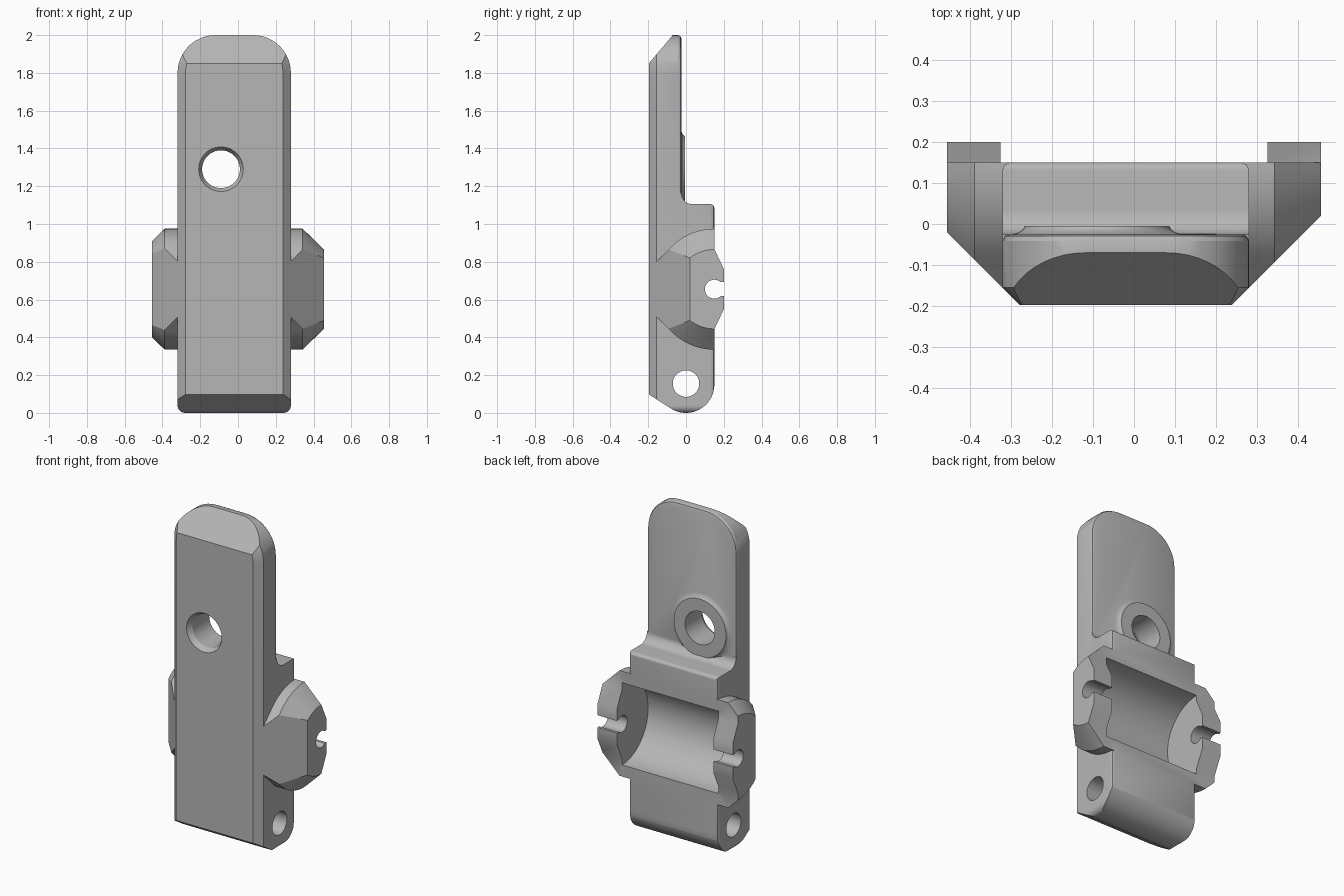
import bpy, bmesh
from math import sin, cos, pi, radians, sqrt
from mathutils import Vector

cube = bpy.data.objects.get("Cube")
if cube:
    bpy.data.objects.remove(cube, do_unlink=True)

grey = bpy.data.materials.new("plain grey")
grey.use_nodes = True
GREY = (0.47, 0.47, 0.47, 1)
grey.diffuse_color = GREY
grey.node_tree.nodes["Principled BSDF"].inputs["Base Color"].default_value = GREY

CX = -0.02           # middle of the body in x
AY, AZ = 0.15, 0.655  # axis of the cradle


def loft(name, rings):
    """Solid skinned through closed rings with equal point counts."""
    bm = bmesh.new()
    loops = [[bm.verts.new(p) for p in ring] for ring in rings]
    n = len(loops[0])
    for a, b in zip(loops, loops[1:]):
        for i in range(n):
            j = (i + 1) % n
            bm.faces.new((a[i], a[j], b[j], b[i]))
    bm.faces.new(loops[0])
    bm.faces.new(loops[-1])
    bmesh.ops.recalc_face_normals(bm, faces=bm.faces)
    mesh = bpy.data.meshes.new(name)
    bm.to_mesh(mesh)
    bm.free()
    mesh.materials.append(grey)
    obj = bpy.data.objects.new(name, mesh)
    bpy.context.collection.objects.link(obj)
    return obj


def prism_x(name, pts, x0, x1):
    return loft(name, [[(x, y, z) for y, z in pts] for x in (x0, x1)])


def lathe_y(name, x, z, steps, n=64):
    """Round solid along y from (y, radius) steps."""
    return loft(name, [[(x + r * cos(2 * pi * i / n), y, z + r * sin(2 * pi * i / n))
                        for i in range(n)] for y, r in steps])


def arc(cx, cy, r, start, end, n=16):
    return [(cx + r * cos(radians(start + (end - start) * i / n)),
             cy + r * sin(radians(start + (end - start) * i / n))) for i in range(n + 1)]


def combine(target, tool, operation):
    """Apply a boolean and remove the tool."""
    mod = target.modifiers.new("boolean", 'BOOLEAN')
    mod.operation = operation
    mod.solver = 'EXACT'
    mod.object = tool
    tool.hide_render = True
    bpy.context.view_layer.objects.active = target
    bpy.ops.object.modifier_apply(modifier=mod.name)
    bpy.data.objects.remove(tool, do_unlink=True)


def slab(name, z0, z1, top_r, low_r, back, edge):
    """Rounded slab, front side edges cut at 45 degrees, back rim bevelled."""
    def ring(y, dx, dz):
        h, lo, hi = 0.30 - dx, z0 + dz, z1 - dz
        pts = []
        for sx, z, r, a in ((1, hi - top_r, top_r, 0), (-1, hi - top_r, top_r, 90),
                            (-1, lo + low_r, low_r, 180), (1, lo + low_r, low_r, 270)):
            pts += arc(CX + sx * (h - r), z, r, a, a + 90, 12)
        return [(x, y, z) for x, z in pts]
    return loft(name, [ring(-0.197, 0.042, 0), ring(-0.155, 0, 0),
                       ring(back - edge, 0, 0), ring(back - edge * 0.3, edge * 0.3, edge * 0.3),
                       ring(back, edge, edge)])


# Lower body with rounded foot and shoulder
body = slab("bracket_body", 0, 1.3, 0.04, 0.04, 0.15, 0.018)
side = [(-0.25, 0.131), (-0.197, 0.098)] + arc(0, 0.15, 0.15, 237.3, 360, 24)
side += arc(0.13, 1.085, 0.02, 0, 90, 6) + arc(0.035, 1.165, 0.06, 270, 180, 12)
side += [(-0.25, 1.165)]
combine(body, prism_x("body_profile", side, -0.6, 0.6), 'INTERSECT')

# Upper plate with rounded top and sloping front
plate = slab("upper_plate", 0.9, 2.0, 0.2, 0.04, -0.025, 0.016)
slope = [(-0.3, 0.8), (0.1, 0.8), (0.1, 2.1), (0.017, 2.1), (-0.07, 2.0),
         (-0.197, 1.85), (-0.3, 1.728)]
combine(plate, prism_x("slope_profile", slope, -0.6, 0.6), 'INTERSECT')
combine(body, plate, 'UNION')


# Cradle housing: rounded section with 45 degree tangents and bevelled ends
def cradle_ring(x, r):
    upper = arc(AY, AZ, r, 90, 135, 12)
    y, z = upper[-1]
    run = 0.32 - r + 0.17
    upper.append((y - run, z - run))
    lower = [(py, 2 * AZ - pz) for py, pz in reversed(upper)]
    if upper[-1][1] <= AZ:     # keep the two tangents from crossing
        tip = (AY - r * sqrt(2), AZ)
        upper[-1] = (tip[0] + 0.002, AZ + 0.002)
        lower[0] = (tip[0] + 0.002, AZ - 0.002)
    return [(x, py, pz) for py, pz in upper + lower]


cradle = loft("cradle", [cradle_ring(-0.455, 0.255), cradle_ring(-0.388, 0.32),
                         cradle_ring(0.342, 0.32), cradle_ring(0.455, 0.21)])
plan = [(-0.5, 0.3), (-0.5, 0.025), (-0.315, -0.16), (0.275, -0.16), (0.5, 0.065), (0.5, 0.3)]
combine(cradle, loft("cradle_plan", [[(x, y, z) for x, y in plan] for z in (0, 1.3)]),
        'INTERSECT')
combine(body, cradle, 'UNION')

# Round trough across the back
trough = [(AY + 0.25 * cos(2 * pi * i / 64), AZ + 0.25 * sin(2 * pi * i / 64))
          for i in range(64)]
combine(body, prism_x("trough", trough, -0.325, 0.325), 'DIFFERENCE')

# End blocks that hold the axle
half = [(0.08, 0.19), (0.15, 0.212), (0.2, 0.107)]
block = [(y, AZ + d) for y, d in half] + [(y, AZ - d) for y, d in reversed(half)]
for x0, x1 in ((-0.455, -0.325), (0.325, 0.455)):
    combine(body, prism_x("end_block", block, x0, x1), 'UNION')

# Raised ring behind the screw hole
combine(body, lathe_y("hole_boss", -0.09, 1.29,
                      [(-0.1, 0.205), (-0.025, 0.205), (-0.02, 0.19), (-0.013, 0.18),
                       (-0.005, 0.176)]), 'UNION')

# Screw hole with countersink
combine(body, lathe_y("screw_hole", -0.09, 1.29,
                      [(-0.3, 0.118), (-0.197, 0.118), (-0.165, 0.1), (0.1, 0.1)]),
        'DIFFERENCE')

# Snap-in axle slots: round seat with a narrower mouth
keyhole = arc(AY, AZ, 0.05, 48, 312, 40)
keyhole = [(0.25, AZ + 0.037)] + keyhole + [(0.25, AZ - 0.037)]
combine(body, prism_x("axle_slot", keyhole, -0.6, 0.6), 'DIFFERENCE')

# Pivot hole through the foot
combine(body, prism_x("pivot_hole", arc(0, 0.155, 0.07, 0, 352.5, 47), -0.6, 0.6),
        'DIFFERENCE')

bpy.ops.object.select_all(action='DESELECT')
body.select_set(True)
bpy.context.view_layer.objects.active = body
bpy.ops.object.shade_smooth_by_angle(angle=radians(28))
